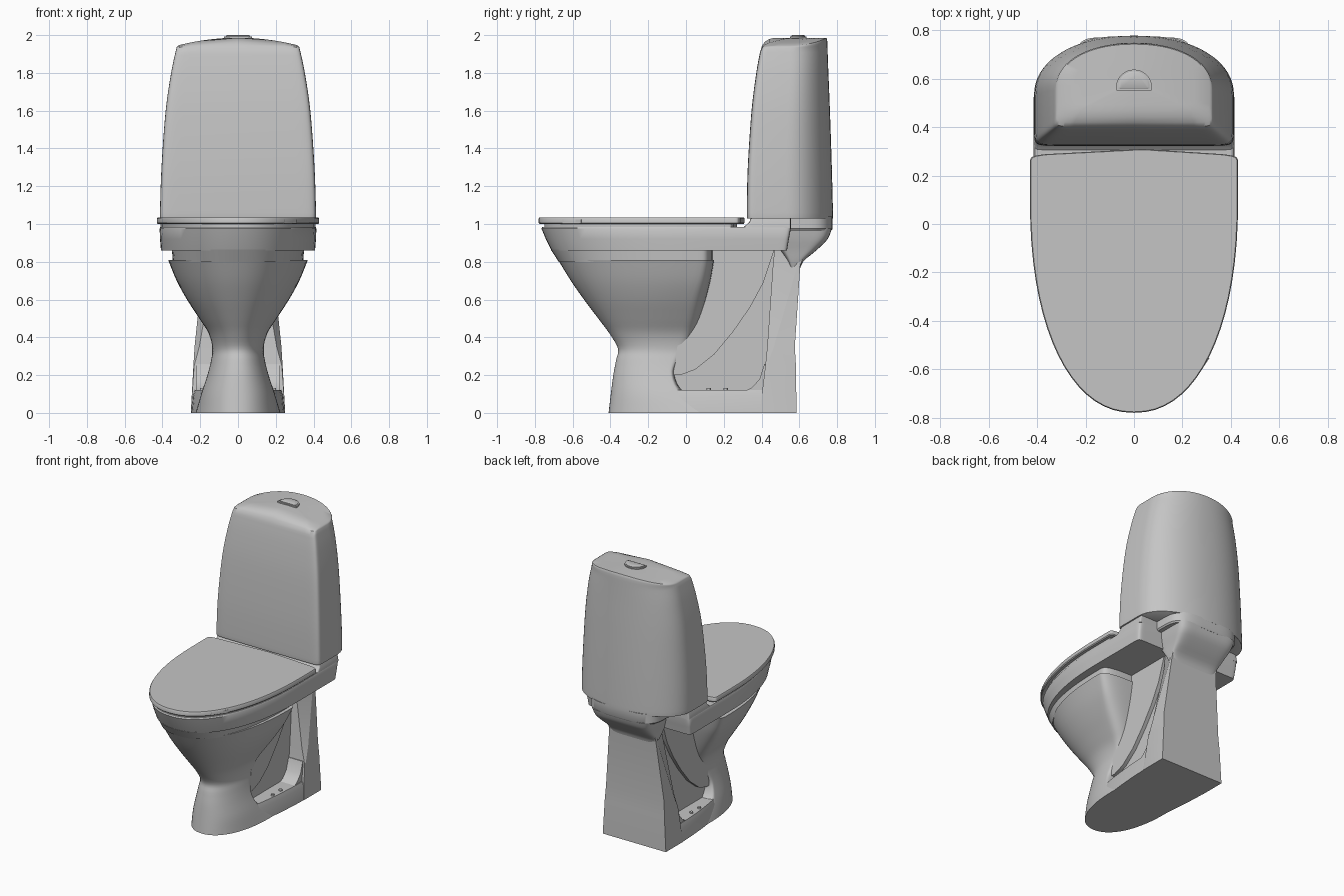
import bpy
import bmesh
from math import sin, cos, pi, radians
from mathutils import Vector

if "Cube" in bpy.data.objects:
    bpy.data.objects.remove(bpy.data.objects["Cube"])

GREY = (0.56, 0.56, 0.56, 1)
ceramic = bpy.data.materials.new("grey ceramic")
ceramic.use_nodes = True
ceramic.diffuse_color = GREY
ceramic.node_tree.nodes["Principled BSDF"].inputs["Base Color"].default_value = GREY


def finish(name, bm, angle=35):
    bmesh.ops.recalc_face_normals(bm, faces=bm.faces)
    mesh = bpy.data.meshes.new(name)
    bm.to_mesh(mesh)
    bm.free()
    mesh.materials.append(ceramic)
    obj = bpy.data.objects.new(name, mesh)
    bpy.context.collection.objects.link(obj)
    bpy.ops.object.select_all(action='DESELECT')
    obj.select_set(True)
    bpy.context.view_layer.objects.active = obj
    bpy.ops.object.shade_smooth_by_angle(angle=radians(angle))
    return obj


def skin(name, rings, angle=35):
    """Closed skin over a stack of equal-sized rings."""
    bm = bmesh.new()
    rows = [[bm.verts.new(p) for p in ring] for ring in rings]
    n = len(rows[0])
    for a, b in zip(rows, rows[1:]):
        for i in range(n):
            j = (i + 1) % n
            bm.faces.new((a[i], a[j], b[j], b[i]))
    bm.faces.new(rows[0][::-1])
    bm.faces.new(rows[-1])
    return finish(name, bm, angle)


def outline(z, w, front, mid, back, pf, pb, n=72, crown=0, bow=0):
    """Horizontal ring: one superellipse half forward of mid, another behind."""
    ring = []
    for i in range(n):
        a = 2 * pi * i / n
        c, s = cos(a), sin(a)
        p = pb if s > 0 else pf
        x = w * abs(c) ** (2 / p) * (1 if c > 0 else -1)
        reach = back - bow * x * x - mid if s > 0 else front - mid
        ring.append(Vector((x, mid + reach * abs(s) ** (2 / p), z - crown * x * x)))
    return ring


def smooth_keys(keys, steps=5):
    """Catmull-Rom interpolation between key sections."""
    out = []
    for i in range(len(keys) - 1):
        p = [keys[max(0, min(len(keys) - 1, i + d))] for d in (-1, 0, 1, 2)]
        for k in range(steps):
            t = k / steps
            out.append([0.5 * (2 * b + (c - a) * t + (2 * a - 5 * b + 4 * c - d) * t * t
                               + (3 * b - a - 3 * c + d) * t ** 3) for a, b, c, d in zip(*p)])
    return out + [list(keys[-1])]


def loft(name, keys, pf, pb, steps=1, bow=0):
    rows = smooth_keys(keys, steps) if steps > 1 else keys
    return skin(name, [outline(*k, pf, pb, bow=bow) for k in rows])


def slab(name, profile, half):
    """Side profile (y, z) extruded across x."""
    return skin(name, [[Vector((x, y, z)) for y, z in profile] for x in (-half, half)])


# Sections are z, half width, front y, middle y, back y
# Bowl tapering to a waist and flaring into the foot
loft("bowl_and_foot", [
    (0, .225, -.41, .05, .2), (.1, .195, -.398, -.05, 0), (.2, .162, -.385, -.09, -.06),
    (.28, .142, -.37, -.09, -.03), (.34, .135, -.36, -.07, .01), (.42, .155, -.405, -.06, .045),
    (.5, .205, -.465, -.04, .075), (.6, .27, -.54, -.01, .105), (.7, .325, -.61, .03, .13),
    (.81, .37, -.677, .06, .15)], 2.2, 4, steps=4)

# Recessed neck that leaves a slot on each side and meets the rim in front
loft("slot_neck", [(.80, .345, -.674, .06, .14), (.865, .35, -.716, .06, .14)], 2.4, 4)

# Rim with rear wings
loft("rim", [
    (.86, .408, -.712, .1, .535), (.92, .413, -.742, .1, .545),
    (.975, .415, -.765, .1, .555), (.985, .41, -.76, .1, .555)], 2.2, 40)
loft("rear_deck", [
    (.98, .412, .30, .45, .555), (.992, .411, .315, .45, .555),
    (1.01, .408, .335, .45, .555), (1.035, .40, .345, .45, .555)], 30, 40)

# Seat and lid
loft("seat", [(.984, .405, -.75, .1, .27), (1.003, .405, -.75, .1, .27)], 2.2, 30, bow=.16)
loft("lid", [
    (1.0, .424, -.774, .1, .305), (1.006, .43, -.78, .1, .31),
    (1.028, .43, -.78, .1, .31), (1.035, .426, -.776, .1, .307)], 2.2, 30, bow=.16)
bm = bmesh.new()
bmesh.ops.create_cube(bm, size=1)
bmesh.ops.scale(bm, vec=(.12, .016, .022), verts=bm.verts)
tab = finish("lid_tab", bm)
tab.location = (.271, -.6, 1.013)
tab.rotation_euler.z = radians(56)

# Floor plinth
loft("plinth", [
    (0, .25, -.41, .54, .585), (.09, .241, -.397, .54, .583), (.122, .23, -.385, .54, .58)], 2.2, 40)

# Rear column: sections are z, back half width, back y, side edge y, front half width, front y
column = [
    (0, .25, .585, .40, .25, .39), (.25, .236, .582, .43, .232, .42),
    (.35, .23, .576, .465, .205, .43), (.78, .185, .605, .59, .13, .46), (.88, .19, .64, .6, .13, .47)]
skin("rear_column", [
    [Vector(p) for p in ((wb, yb, z), (wb, ym, z), (wf, yf, z), (-wf, yf, z), (-wb, ym, z), (-wb, yb, z))]
    for z, wb, yb, ym, wf, yf in column], 12)

# Flared neck and shelf beneath the cistern
loft("cistern_support", [
    (.74, .165, .56, .575, .598), (.8, .187, .54, .57, .62), (.86, .203, .5, .57, .69),
    (.92, .222, .46, .58, .75), (.975, .235, .44, .6, .772)], 6, 7, steps=3)
loft("cistern_shelf", [
    (.965, .262, .46, .6, .77), (.975, .27, .45, .6, .776), (1.04, .27, .45, .6, .776)], 6, 3.5)

# Inner core and curved trap ridge inside the side recesses
slab("recess_core", [(-.1, .1), (.5, .1), (.53, .87), (.05, .87)], .11)
slab("trap_ridge", [
    (-.07, .2), (-.03, .2), (.05, .23), (.15, .31), (.25, .43), (.34, .56),
    (.41, .69), (.47, .87), (.08, .87), (-.03, .45)], .137)

# Fillets rounding the lower corners of each recess
slab("front_fillet", [
    (-.13, .11), (0, .11), (-.045, .13), (-.075, .16), (-.09, .2), (-.13, .2)], .155)
slab("rear_fillet", [
    (.3, .11), (.35, .135), (.39, .18), (.415, .26), (.45, .26), (.45, .11)], .222)

# Cistern with a crowned top
body = smooth_keys([
    (1.03, .41, .325, .53, .777), (1.06, .413, .322, .53, .778), (1.3, .405, .327, .53, .772),
    (1.6, .383, .347, .54, .762), (1.8, .354, .372, .55, .754), (1.91, .331, .392, .55, .75)], 4)
rings = [outline(*k, 18, 2.15) for k in body]
rings.append(outline(1.945, .325, .403, .55, .749, 18, 2.15, crown=.1))
rings.append(outline(1.967, .322, .42, .56, .748, 18, 2.15, crown=.26))
rings.append(outline(1.98, .318, .443, .565, .746, 16, 2.15, crown=.37))
top = outline(1.986, .312, .468, .57, .743, 14, 2.15)
centre = Vector((0, .59, 1.986))
for k in (1, .8, .55, .3, .08):
    ring = [centre.lerp(p, k) for p in top]
    rings.append([Vector((p.x, p.y, p.z - .4 * p.x ** 2)) for p in ring])
skin("cistern", rings, 40)

# Flush button
loft("flush_button_collar", [
    (1.97, .074, .55, .565, .638), (1.993, .074, .55, .565, .638)], 8, 2)
loft("flush_button", [
    (1.98, .064, .558, .57, .63), (1.997, .064, .558, .57, .63), (2.0, .058, .563, .57, .624)], 8, 2)

# Floor bolts in both recesses
for side, label in ((1, "left"), (-1, "right")):
    for y, place in ((.12, "front"), (.21, "rear")):
        bm = bmesh.new()
        bmesh.ops.create_cone(bm, cap_ends=True, segments=16, radius1=.012, radius2=.012, depth=.02)
        bolt = finish(f"{label}_{place}_bolt", bm)
        bolt.location = (side * .19, y, .122)
